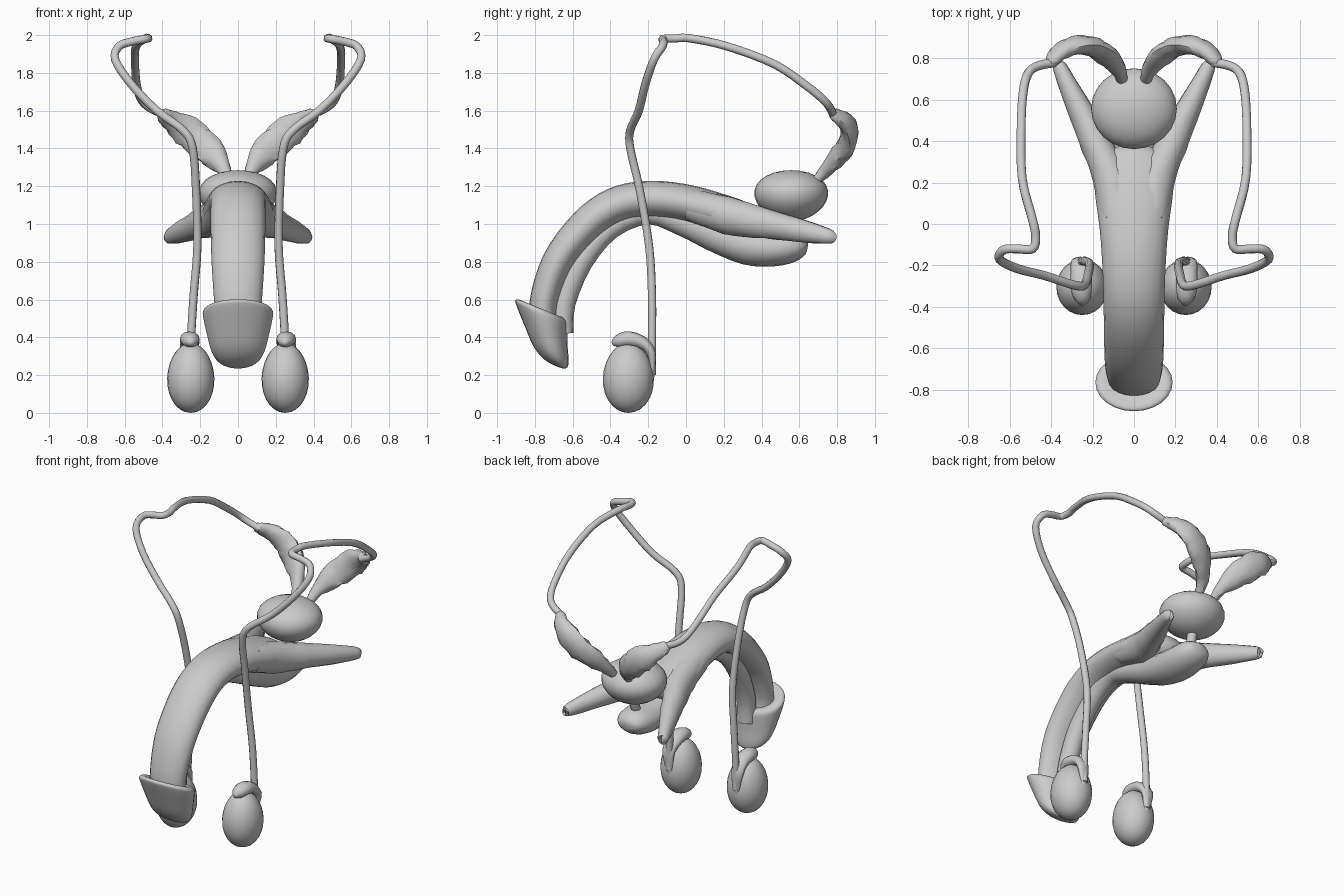
import bpy, math, random
from mathutils import Vector

random.seed(4)


def finish(ob, mirror):
    if mirror:
        ob.modifiers.new("Mirror", "MIRROR")
    bpy.ops.object.select_all(action="DESELECT")
    ob.select_set(True)
    bpy.context.view_layer.objects.active = ob
    bpy.ops.object.shade_smooth_by_angle(angle=math.radians(50))
    return ob


def spline(rows, steps):
    """Catmull-Rom through rows of (x, y, z, width, height)."""
    out = []
    n = len(rows)
    for i in range(n - 1):
        p = [rows[max(i - 1, 0)], rows[i], rows[i + 1], rows[min(i + 2, n - 1)]]
        for k in range(steps):
            t = k / steps
            out.append([0.5 * (2 * b + (c - a) * t + (2 * a - 5 * b + 4 * c - d) * t * t
                               + (3 * b - a - 3 * c + d) * t ** 3) for a, b, c, d in zip(*p)])
    return out + [list(rows[-1])]


def loft(name, rows, side=(1, 0, 0), up=None, sides=14, steps=3, mirror=False, rough=0):
    """Elliptical tube; side is the width direction, up overrides the height direction."""
    pts = spline(rows, steps)
    verts, faces = [], []
    for i, r in enumerate(pts):
        c = Vector(r[:3])
        t = (Vector(pts[min(i + 1, len(pts) - 1)][:3]) - Vector(pts[max(i - 1, 0)][:3])).normalized()
        u = Vector(side)
        if up is None:
            u = (u - t * u.dot(t)).normalized()
            v = t.cross(u)
        else:
            v = Vector(up).normalized()
        for k in range(sides):
            a = math.tau * k / sides
            s = 1 + random.uniform(-rough, rough)
            verts.append(c + (u * math.cos(a) * max(r[3], .003) + v * math.sin(a) * max(r[4], .003)) * s)
    for i in range(len(pts) - 1):
        for k in range(sides):
            a, b = i * sides + k, i * sides + (k + 1) % sides
            faces.append((a, b, b + sides, a + sides))
    faces.append(tuple(reversed(range(sides))))
    faces.append(tuple(range(len(verts) - sides, len(verts))))
    me = bpy.data.meshes.new(name)
    me.from_pydata(verts, [], faces)
    ob = bpy.data.objects.new(name, me)
    bpy.context.collection.objects.link(ob)
    return finish(ob, mirror)


def ellipsoid(name, c, r, taper=0, mirror=False):
    bpy.ops.mesh.primitive_uv_sphere_add(segments=24, ring_count=14)
    ob = bpy.context.object
    ob.name = name
    for v in ob.data.vertices:
        k = 1 + taper * v.co.z
        v.co = Vector((c[0] + v.co.x * r[0] * k, c[1] + v.co.y * r[1] * k, c[2] + v.co.z * r[2]))
    return finish(ob, mirror)


# main curved shaft
loft("shaft", [(0, -.735, .42, .115, .07), (0, -.755, .57, .125, .075), (0, -.68, .80, .14, .083),
               (0, -.53, .99, .145, .092), (0, -.38, 1.095, .147, .096), (0, -.22, 1.13, .152, .097),
               (0, -.03, 1.115, .165, .1), (0, .18, 1.06, .19, .1), (0, .32, 1.02, .17, .085),
               (0, .38, 1.0, .05, .03)], sides=20, steps=4)

# paired rear roots of the shaft
loft("shaft_root", [(.08, .02, 1.10, .085, .085), (.11, .22, 1.045, .09, .1), (.18, .38, 1.01, .075, .085),
                    (.25, .53, .98, .062, .07), (.355, .75, .935, .036, .042), (.362, .775, .93, .02, .025)],
     mirror=True, rough=.04)

# lower column ending in the rear bulb
loft("lower_column", [(0, -.65, .42, .06, .055), (0, -.645, .58, .06, .06), (0, -.555, .80, .062, .062),
                      (0, -.40, .98, .062, .06), (0, -.2, 1.06, .065, .062), (0, -.02, 1.01, .075, .072),
                      (0, .15, .945, .09, .09), (0, .32, .885, .115, .1), (0, .46, .87, .125, .095),
                      (0, .57, .88, .11, .08), (0, .63, .885, .07, .045), (0, .645, .885, .01, .01)],
     sides=16)

# flared tip cap
loft("tip_cap", [(0, -.745, .53, .10, .07), (0, -.762, .55, .155, .125), (0, -.767, .54, .182, .147),
                 (0, -.762, .51, .185, .146), (0, -.74, .41, .163, .122), (0, -.718, .325, .14, .104),
                 (0, -.70, .275, .105, .08), (0, -.69, .252, .055, .045), (0, -.687, .247, 0, 0)],
     up=(0, -.92, .38), sides=24)

# gland and connecting duct
ellipsoid("central_gland", (0, .557, 1.15), (.207, .195, .135), taper=.1)
loft("central_duct", [(0, .56, 1.06, .035, .035), (0, .55, .98, .03, .03), (0, .5, .88, .03, .03)], sides=10)

# lumpy paired vesicles
loft("vesicle", [(.055, .69, 1.23, .025, .025), (.075, .745, 1.29, .04, .035), (.13, .81, 1.365, .07, .045),
                 (.20, .855, 1.43, .085, .045), (.275, .865, 1.495, .08, .045), (.345, .84, 1.545, .06, .04),
                 (.395, .79, 1.575, .04, .03), (.41, .77, 1.585, .02, .02)],
     side=(.7, 0, -.7), sides=12, mirror=True, rough=.1)

# paired oval glands with their caps
ellipsoid("oval_gland", (.25, -.305, .185), (.125, .135, .185), taper=-.05, mirror=True)
loft("gland_cap", [(.25, -.39, .365, .01, .01), (.25, -.36, .378, .04, .035), (.255, -.30, .39, .052, .042),
                   (.255, -.23, .37, .05, .035), (.26, -.185, .32, .045, .025), (.255, -.178, .23, .03, .015),
                   (.25, -.19, .12, .012, .01)], mirror=True, sides=12, rough=.03)

# long looping duct
path = [(.25, -.18, .2), (.25, -.18, .36), (.235, -.18, .62), (.215, -.195, .88), (.222, -.245, 1.18),
        (.24, -.295, 1.40), (.29, -.295, 1.495), (.43, -.25, 1.60), (.565, -.215, 1.74), (.65, -.17, 1.87),
        (.63, -.125, 1.94), (.565, -.12, 1.965), (.49, -.12, 1.98), (.475, -.06, 1.982), (.49, .02, 1.983),
        (.54, .22, 1.94), (.545, .47, 1.845), (.535, .64, 1.73), (.51, .73, 1.655), (.46, .765, 1.61),
        (.38, .78, 1.575)]
loft("looping_duct", [p + (.022, .022) for p in path], side=(.35, .8, .1), sides=10, steps=4, mirror=True)
